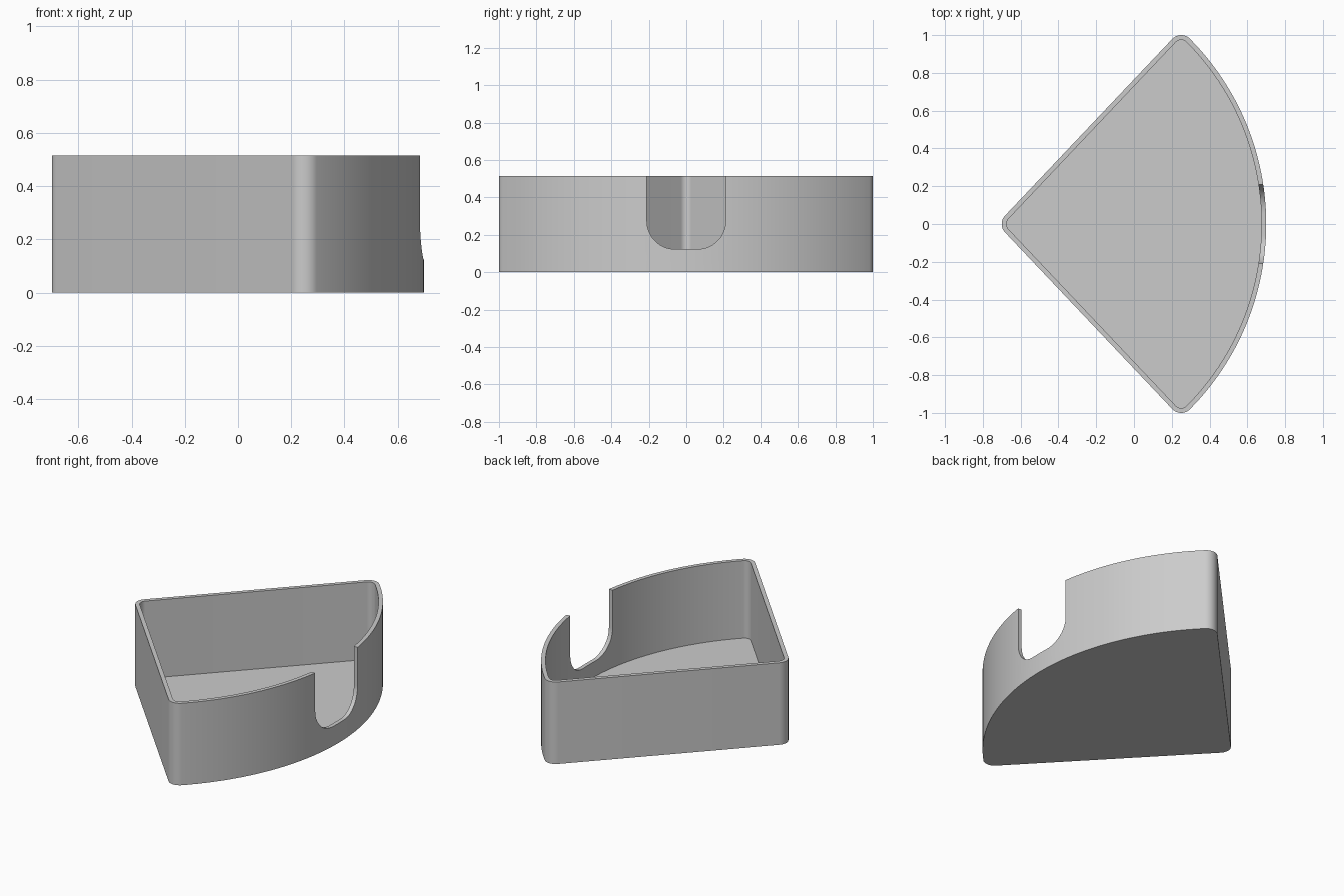
import bpy, bmesh
from math import atan2, cos, sin, pi
from mathutils import Vector

cube = bpy.data.objects.get("Cube")
if cube:
    bpy.data.objects.remove(cube)

HEIGHT, WALL, FLOOR = 0.515, 0.025, 0.028
CORNER = 0.065                 # outer corner radius
TIP_X = -0.70 + CORNER         # centre of the rounded tip
SIDE = (0.25, 1 - CORNER)      # centre of a rounded side corner
RIM_R = 1.392                  # radius of the curved wall
RIM_X = 0.70 - RIM_R           # centre of the curved wall


def arc(cx, cy, r, a0, a1, steps):
    return [(cx + r * cos(a0 + (a1 - a0) * i / steps),
             cy + r * sin(a0 + (a1 - a0) * i / steps)) for i in range(steps + 1)]


def wedge(inset):
    """Rounded sector outline, moved inwards by inset."""
    r = CORNER - inset
    normal = atan2(SIDE[1], SIDE[0] - TIP_X) + pi / 2
    join = atan2(SIDE[1], SIDE[0] - RIM_X)
    pts = arc(RIM_X, 0, RIM_R - inset, -join, join, 48)
    pts += arc(*SIDE, r, join, normal, 12)[1:]
    pts += arc(TIP_X, 0, r, normal, 2 * pi - normal, 12)
    pts += arc(SIDE[0], -SIDE[1], r, -normal, -join, 12)[:-1]
    return pts


def prism(name, points, direction):
    """Solid made by extruding a closed 3D outline."""
    bm = bmesh.new()
    face = bm.faces.new([bm.verts.new(p) for p in points])
    ext = bmesh.ops.extrude_face_region(bm, geom=[face], use_keep_orig=True)
    moved = [v for v in ext["geom"] if isinstance(v, bmesh.types.BMVert)]
    bmesh.ops.translate(bm, verts=moved, vec=Vector(direction))
    bmesh.ops.recalc_face_normals(bm, faces=bm.faces)
    mesh = bpy.data.meshes.new(name)
    bm.to_mesh(mesh)
    bm.free()
    obj = bpy.data.objects.new(name, mesh)
    bpy.context.collection.objects.link(obj)
    return obj


def cut(obj, cutter):
    cutter.hide_render = True
    mod = obj.modifiers.new("cut", "BOOLEAN")
    mod.operation, mod.solver, mod.object = "DIFFERENCE", "EXACT", cutter
    bpy.context.view_layer.objects.active = obj
    bpy.ops.object.modifier_apply(modifier=mod.name)
    bpy.data.objects.remove(cutter)


# Tray body
tray = prism("wedge_tray", [(x, y, 0) for x, y in wedge(0)], (0, 0, HEIGHT))
grey = bpy.data.materials.new("grey")
grey.use_nodes = True
colour = (0.6, 0.6, 0.6, 1)
grey.diffuse_color = colour
grey.node_tree.nodes["Principled BSDF"].inputs["Base Color"].default_value = colour
tray.data.materials.append(grey)

# Hollow inside
cut(tray, prism("cavity", [(x, y, FLOOR) for x, y in wedge(WALL)], (0, 0, HEIGHT)))

# Round-bottomed finger notch in the curved wall
half, low, r = 0.21, 0.123, 0.15
notch = [(-half, 1)] + arc(r - half, low + r, r, pi, 1.5 * pi, 14)
notch += arc(half - r, low + r, r, -pi / 2, 0, 14) + [(half, 1)]
cut(tray, prism("notch", [(0.4, y, z) for y, z in notch], (0.6, 0, 0)))

# Smooth curves with crisp rims
bpy.ops.object.select_all(action="DESELECT")
tray.select_set(True)
bpy.context.view_layer.objects.active = tray
bpy.ops.object.shade_smooth_by_angle(angle=pi / 6)
